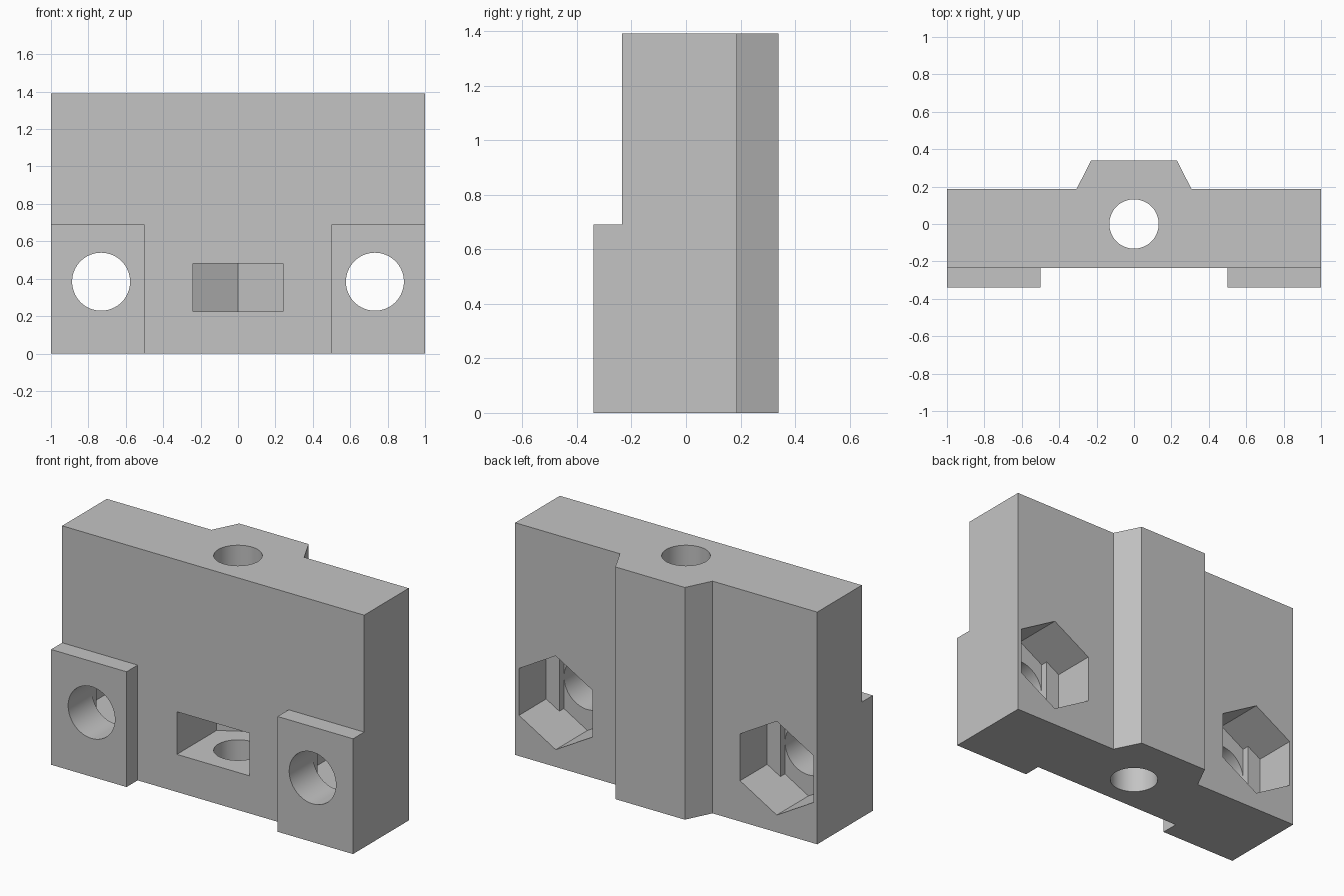
import bpy, bmesh, math
from mathutils import Matrix, Vector

if "Cube" in bpy.data.objects:
    bpy.data.objects.remove(bpy.data.objects["Cube"], do_unlink=True)

HEIGHT, FRONT, FOOT, BACK, RIB = 1.39, -0.235, -0.34, 0.187, 0.34
FOOT_TOP, BOLT_X, BOLT_Z = 0.69, 0.732, 0.384
BOLT_R, ROD_R = 0.155, 0.132
SIDE = 0.243                      # half width of a nut across its flats
TIP = SIDE / math.cos(math.pi / 6)

grey = bpy.data.materials.new("plain grey")
grey.use_nodes = True
grey.diffuse_color = (0.55, 0.55, 0.55, 1)
grey.node_tree.nodes["Principled BSDF"].inputs["Base Color"].default_value = (0.55, 0.55, 0.55, 1)


def prism(name, points, axis, start, end):
    """Extrude an outline: (x, y) along z, or (x, z) along y."""
    def place(p, d):
        return Vector((p[0], p[1], d)) if axis == "z" else Vector((p[0], d, p[1]))
    bm = bmesh.new()
    face = bm.faces.new([bm.verts.new(place(p, start)) for p in points])
    out = bmesh.ops.extrude_face_region(bm, geom=[face])
    verts = [v for v in out["geom"] if isinstance(v, bmesh.types.BMVert)]
    bmesh.ops.translate(bm, verts=verts, vec=place((0, 0), end - start))
    bmesh.ops.recalc_face_normals(bm, faces=bm.faces)
    mesh = bpy.data.meshes.new(name)
    bm.to_mesh(mesh)
    bm.free()
    mesh.materials.append(grey)
    obj = bpy.data.objects.new(name, mesh)
    bpy.context.collection.objects.link(obj)
    return obj


def circle(cx, cy, r, n=64):
    return [(cx + r * math.cos(math.tau * i / n), cy + r * math.sin(math.tau * i / n))
            for i in range(n)]


def hexagon(cx, cy, half):
    """Upright hexagon, narrowed to the given half width."""
    shoulder = TIP - half * math.tan(math.pi / 6)
    return [(cx + half, cy - shoulder), (cx + half, cy + shoulder), (cx, cy + TIP),
            (cx - half, cy + shoulder), (cx - half, cy - shoulder), (cx, cy - TIP)]


# Body outline: plate, rear rib and two front feet
half_outline = [(0.5, FRONT), (0.5, FOOT), (1, FOOT), (1, BACK), (0.307, BACK), (0.23, RIB)]
outline = half_outline + [(-x, y) for x, y in reversed(half_outline)]
body = prism("mounting_block", outline, "z", 0, HEIGHT)

# Space above the feet
cutters = [prism("foot_top_cutter",
                 [(-1.2, -0.6), (1.2, -0.6), (1.2, FRONT), (-1.2, FRONT)], "z", FOOT_TOP, 2)]

# Vertical rod hole and the front nut slot with a pointed end
cutters.append(prism("rod_hole_cutter", circle(0, 0, ROD_R), "z", -0.2, 1.6))
slot = [(-0.24, -0.6), (0.24, -0.6), (0.24, TIP / 2), (0, TIP), (-0.24, TIP / 2)]
cutters.append(prism("nut_slot_cutter", slot, "z", 0.225, 0.48))

# Bolt holes with hexagonal rear pockets and a shallow inner step
for s in (-1, 1):
    x = s * BOLT_X
    cutters.append(prism("nut_pocket_cutter", hexagon(x, BOLT_Z, SIDE), "y", -0.07, 0.6))
    cutters.append(prism("step_cutter", hexagon(x, BOLT_Z, BOLT_R + 0.001), "y", -0.113, 0.1))
    cutters.append(prism("bolt_hole_cutter", circle(x, BOLT_Z, BOLT_R), "y", -0.6, 0.05))

bpy.context.view_layer.objects.active = body
for cutter in cutters:
    cutter.hide_render = True
    mod = body.modifiers.new(cutter.name, "BOOLEAN")
    mod.operation, mod.solver, mod.object = "DIFFERENCE", "EXACT", cutter
    bpy.ops.object.modifier_apply(modifier=mod.name)
for cutter in cutters:
    bpy.data.objects.remove(cutter, do_unlink=True)

# Smooth hole walls, crisp edges
bpy.ops.object.select_all(action="DESELECT")
body.select_set(True)
bpy.ops.object.shade_smooth_by_angle(angle=math.radians(25))
